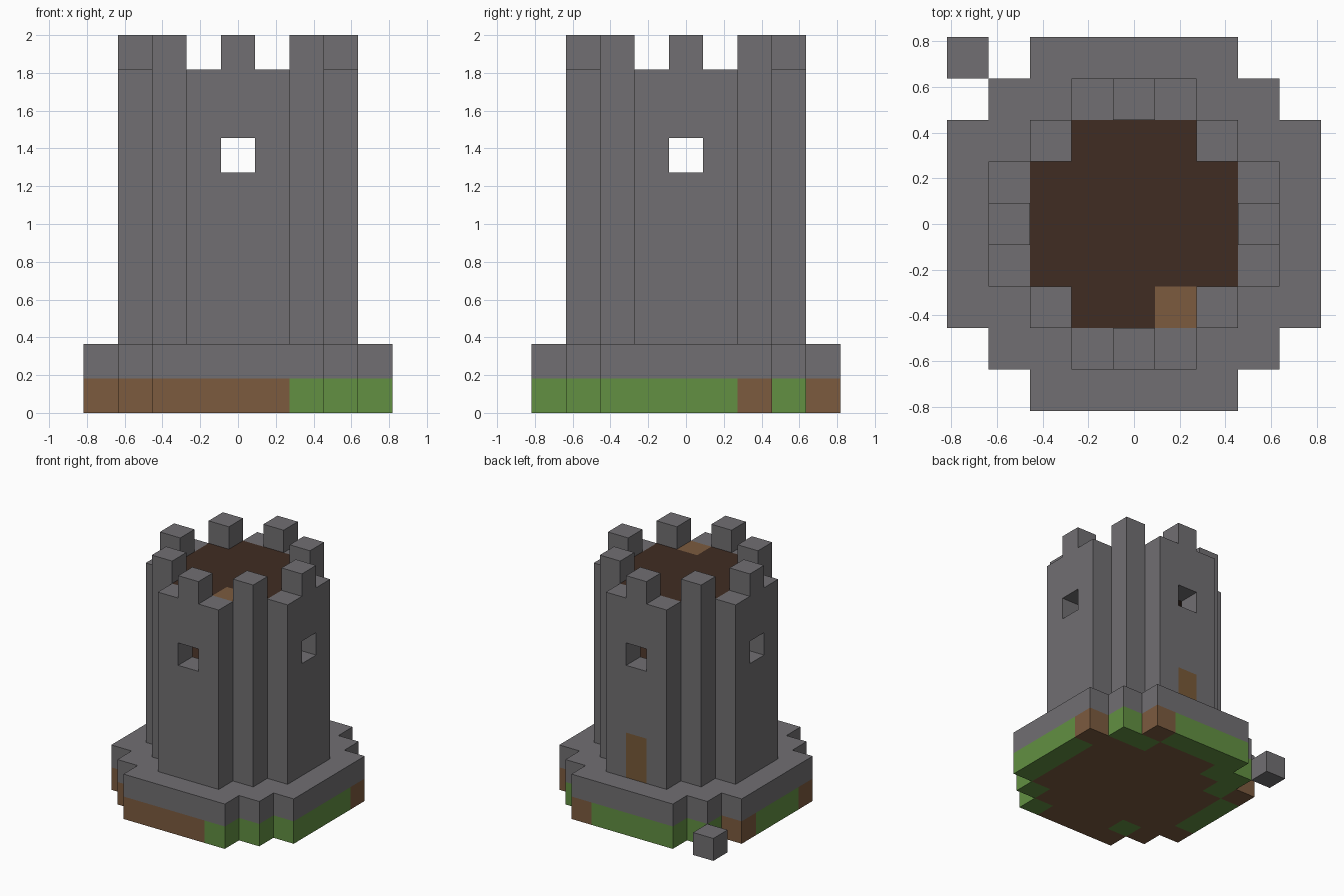
import bpy
import bmesh
from mathutils import Vector

cube = bpy.data.objects.get("Cube")
if cube:
    bpy.data.objects.remove(cube, do_unlink=True)

U = 2 / 11  # one block; the tower is eleven blocks tall


def material(name, hex_code):
    def linear(c):
        return c / 12.92 if c <= 0.04045 else ((c + 0.055) / 1.055) ** 2.4
    rgb = [linear(int(hex_code[i:i + 2], 16) / 255) for i in (0, 2, 4)]
    m = bpy.data.materials.new(name)
    m.use_nodes = True
    m.diffuse_color = (*rgb, 1)
    m.node_tree.nodes["Principled BSDF"].inputs["Base Color"].default_value = (*rgb, 1)
    return m


STONE = material("stone grey", "716f72")
DIRT = material("dirt brown", "7c5b3f")
GRASS = material("grass green", "629042")
PLANK = material("dark planks", "402c22")
DOOR = material("door wood", "785a38")


def build(name, cells, mats, rule=lambda c: 0):
    """Join blocks into one shell; rule(cell) gives the material slot."""
    cells = set(cells)
    bm = bmesh.new()
    for cell in sorted(cells):
        for axis in range(3):
            for sign in (-1, 1):
                n = Vector((0, 0, 0))
                n[axis] = sign
                if tuple(int(a + b) for a, b in zip(cell, n)) in cells:
                    continue
                s = Vector((0, 0, 0))
                s[(axis + 1) % 3] = 1
                t = n.cross(s)
                mid = Vector(cell) + Vector((0, 0, 0.5)) + n / 2
                ring = [mid + (a * s + b * t) / 2
                        for a, b in ((-1, -1), (1, -1), (1, 1), (-1, 1))]
                face = bm.faces.new([bm.verts.new(p * U) for p in ring])
                face.material_index = rule(cell)
    bmesh.ops.remove_doubles(bm, verts=bm.verts, dist=0.001)
    mesh = bpy.data.meshes.new(name)
    bm.to_mesh(mesh)
    bm.free()
    for m in mats:
        mesh.materials.append(m)
    obj = bpy.data.objects.new(name, mesh)
    bpy.context.collection.objects.link(obj)
    return obj


# Stepped round plan of the base
plan = [(x, y) for x in range(-4, 5) for y in range(-4, 5) if abs(x) + abs(y) <= 6]

# Ground: dirt with patches of grass
grass = {(2, -4), (3, -3), (3, 3), (2, 3), (-3, 3), (-2, 3), (-3, 2), (-2, -3)}
grass |= {(4, y) for y in range(-2, 2)}
grass |= {(x, 4) for x in range(-2, 2)}
grass |= {(-4, y) for y in range(-1, 2)}
build("ground", [(x, y, 0) for x, y in plan], [DIRT, GRASS],
      lambda c: int(c[:2] in grass))
build("stone_plinth", [(x, y, 1) for x, y in plan], [STONE])
build("fallen_block", [(-4, 4, 0)], [STONE])

# Four walls, each with a window; the back one has a flush door
SIDES = {"front": (0, -1), "back": (0, 1), "left": (1, 0), "right": (-1, 0)}
for side, (dx, dy) in SIDES.items():
    wall = [(3 * dx + k * dy, 3 * dy + k * dx, z)
            for k in (-1, 0, 1) for z in range(2, 10) if (k, z) != (0, 7)]
    wall.append((3 * dx, 3 * dy, 10))  # merlon
    build(side + "_wall", wall, [STONE, DOOR],
          lambda c: int(c[:2] == (0, 3) and c[2] < 4))

# Corner pillars rise to merlon height
for x in (-2, 2):
    for y in (-2, 2):
        name = ("front" if y < 0 else "back") + ("_left" if x > 0 else "_right")
        build(name + "_pillar", [(x, y, z) for z in range(2, 11)], [STONE])

# Plank floors, with a hatch in the roof
inside = [(x, y) for x in range(-2, 3) for y in range(-2, 3) if abs(x) + abs(y) < 4]
build("middle_floor", [(x, y, 5) for x, y in inside], [PLANK])
build("roof_floor", [(x, y, 9) for x, y in inside], [PLANK, DIRT],
      lambda c: int(c[:2] == (1, -2)))
